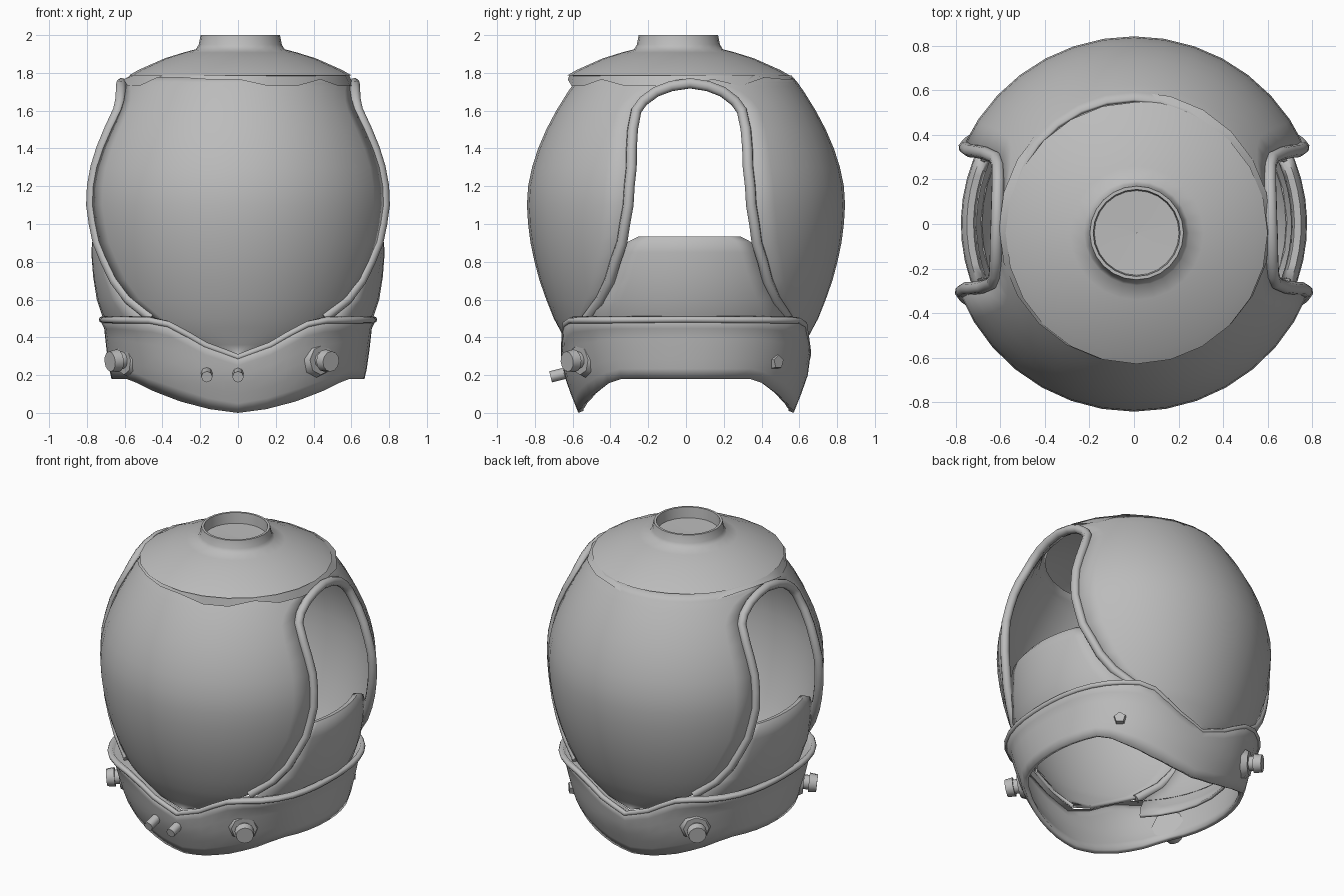
import bpy, random
from math import sin, cos, radians
from mathutils import Vector

cube = bpy.data.objects.get("Cube")
if cube:
    bpy.data.objects.remove(cube)
random.seed(4)

grey = bpy.data.materials.new("matte grey")
grey.use_nodes = True
color = (0.5, 0.5, 0.5, 1)
grey.diffuse_color = color
grey.node_tree.nodes["Principled BSDF"].inputs["Base Color"].default_value = color


def lerp(table, t):
    """Read a piecewise linear table of (key, value) pairs."""
    for (a, u), (b, v) in zip(table, table[1:]):
        if t <= b:
            return u + (v - u) * max(0, t - a) / (b - a)
    return table[-1][1]


def polar(r, deg, z):
    return Vector((r * cos(radians(deg)), r * sin(radians(deg)), z))


def finish(ob, thick=0, angle=50):
    ob.data.materials.append(grey)
    bpy.ops.object.select_all(action="DESELECT")
    ob.select_set(True)
    bpy.context.view_layer.objects.active = ob
    bpy.ops.object.shade_smooth_by_angle(angle=radians(angle))
    if thick:
        mod = ob.modifiers.new("thickness", "SOLIDIFY")
        mod.thickness = thick
        mod.offset = -1


def sheet(name, rows, thick=0, closed=False):
    """Skin rows of points, each running counter-clockwise, from low to high."""
    n = len(rows[0])
    verts = [p for row in rows for p in row]
    faces = []
    for j in range(len(rows) - 1):
        for i in range(n if closed else n - 1):
            k = (i + 1) % n
            faces.append((j * n + i, j * n + k, (j + 1) * n + k, (j + 1) * n + i))
    me = bpy.data.meshes.new(name)
    me.from_pydata(verts, [], faces)
    me.validate()
    ob = bpy.data.objects.new(name, me)
    bpy.context.collection.objects.link(ob)
    finish(ob, thick)


def tube(name, points, radius, cyclic=False):
    cu = bpy.data.curves.new(name, "CURVE")
    cu.dimensions = "3D"
    cu.bevel_depth = radius
    cu.bevel_resolution = 2
    cu.use_fill_caps = True
    sp = cu.splines.new("POLY")
    sp.points.add(len(points) - 1)
    for sp_point, p in zip(sp.points, points):
        sp_point.co = (*p, 1)
    sp.use_cyclic_u = cyclic
    cu.materials.append(grey)
    ob = bpy.data.objects.new(name, cu)
    bpy.context.collection.objects.link(ob)


def stud(name, start, direction, radius, length, sides=8, tip=1.0):
    d = Vector(direction).normalized()
    bpy.ops.mesh.primitive_cone_add(vertices=sides, radius1=radius, radius2=radius * tip,
                                    depth=length, location=Vector(start) + d * length / 2,
                                    rotation=d.to_track_quat("Z", "Y").to_euler())
    ob = bpy.context.object
    ob.name = name
    finish(ob)


# Shell radius by height, and half angle of the side openings by height
SHELL = [(.3, .59), (.36, .625), (.5, .7), (.6, .74), (.7, .775), (.8, .802), (.9, .823),
         (1.0, .836), (1.1, .842), (1.2, .836), (1.3, .815), (1.4, .783), (1.5, .74),
         (1.6, .687), (1.7, .625), (1.75, .59), (1.785, .56)]
GAP = [(.3, 90), (.36, 75), (.45, 60), (.5, 50), (.6, 39), (.7, 33), (.9, 26), (1.1, 23),
       (1.3, 22.5), (1.5, 24), (1.6, 24), (1.65, 21.5), (1.7, 16), (1.73, 9), (1.745, 0)]
heights = sorted({z for z, _ in SHELL + GAP})


def edges(z):
    """Angles where the opening on the +x side starts and ends."""
    g = lerp(GAP, z)
    shift = 2 * (1 - g / 90)
    return -g + shift, g + shift


# Front and back shells, with the side openings left between them
def shell(name, front):
    rows = []
    for z in heights:
        low, high = edges(z)
        a, b = (-180 - low, low) if front else (high, 180 - high)
        rows.append([polar(lerp(SHELL, z), a + (b - a) * i / 14, z) for i in range(15)])
    sheet(name, rows, thick=.02)


shell("front_shell", True)
shell("back_shell", False)

# Rolled rim around each opening, standing a little proud at the top of the arch
STAND = [(.5, -.008), (1.3, -.008), (1.6, 0), (1.745, .022)]
for side, name in ((1, "left"), (-1, "right")):
    zs = [z for z in heights if .5 <= z <= 1.745]
    path = [polar(lerp(SHELL, z) + lerp(STAND, z), edges(z)[0], z) for z in zs]
    path += [polar(lerp(SHELL, z) + lerp(STAND, z), edges(z)[1], z) for z in reversed(zs[:-1])]
    tube(name + "_opening_rim", [(p.x * side, p.y, p.z) for p in path], .029)

# Side panels filling the bottom of each opening, with a top edge that curls inward
PANEL = [(.32, .61, 48), (.4, .665, 48), (.5, .715, 46), (.6, .748, 38), (.72, .767, 32),
         (.85, .777, 27.5), (.905, .772, 25), (.935, .75, 21), (.93, .72, 21), (.9, .705, 22)]
for turn, tilt, name in ((0, 1.5, "left_side_panel"), (180, -1.5, "right_side_panel")):
    sheet(name, [[polar(r, turn + tilt + half * i / 4, z) for i in range(-4, 5)]
                 for z, r, half in PANEL], thick=.018)

# Collar: dips at the front and back of its top edge, hangs lower there too
COLLAR = [(0, .57), (.1, .61), (.2, .645), (.35, .665), (.45, .675), (.5, .7)]
TOP = [(0, .5), (55, .495), (60, .475), (75, .365), (90, .3)]
BOTTOM = [(0, .18), (33, .18), (45, .12), (60, .06), (75, .02), (90, 0)]


def collar_point(deg, z):
    a = radians(deg)
    flare = .23 if sin(a) < 0 else .17
    return polar(lerp(COLLAR, z) * (1 + .05 * cos(a) ** 2 + flare * z * sin(2 * a) ** 2), deg, z)


def fold(deg):
    return 90 - abs(90 - deg % 180)


around = [i * 7.5 for i in range(48)]
rows = []
for j in range(7):
    t = j / 6
    rows.append([collar_point(a, lerp(BOTTOM, fold(a)) * (1 - t) + lerp(TOP, fold(a)) * t)
                 for a in around])
sheet("collar", rows, thick=.03, closed=True)

# Soft lip sunk into the collar's top, and the ledge joining it to the shell
lip = [collar_point(a, lerp(TOP, fold(a))) - polar(.015, a, .006) for a in around]
tube("collar_lip", lip, .017, True)
inner = [polar(lerp(SHELL, p.z) - .015, a, p.z - .01) for a, p in zip(around, lip)]
sheet("collar_ledge", [lip, inner], closed=True)

# Knobs on the collar: faceted base, stem and cap
for name, deg in (("front_left", -52), ("front_right", 212), ("back_right", 130)):
    out = polar(1, deg, -.1)
    base = polar(.67, deg, .285)
    stud(name + "_knob_base", base, out, .105, .05, tip=.75)
    stud(name + "_knob_stem", base, out, .045, .1, sides=12)
    stud(name + "_knob_cap", base + out * .08, out, .06, .05, sides=12, tip=.9)
stud("back_left_stud", polar(.675, 43, .27), polar(1, 43, 0), .045, .045, sides=5, tip=.8)

# Two slanted pegs on the front
for x, name in ((-.165, "right_peg"), (0, "middle_peg")):
    stud(name, (x, -.62, .215), (0, -1, -.25), .03, .1)

# Top cap: wide brim rising to a short open neck, set slightly forward
centre = Vector((.012, -.04, 0))
CAP = [(.55, 1.78), (.588, 1.787), (.54, 1.815), (.4, 1.877), (.3, 1.908), (.235, 1.925),
       (.22, 1.95), (.21, 2.0), (.195, 2.0), (.19, 1.93), (.001, 1.925)]
sheet("top_cap", [[centre + polar(r, i * 15, z) for i in range(24)] for r, z in CAP], closed=True)

# Ragged skirt under the brim
ragged = [random.choice((1.73, 1.765, 1.775)) for _ in range(24)]
skirt = [[centre * .4 + polar(.61, i * 15, ragged[i]) for i in range(24)],
         [centre + polar(.575, i * 15, 1.79) for i in range(24)]]
sheet("brim_skirt", skirt, closed=True)
